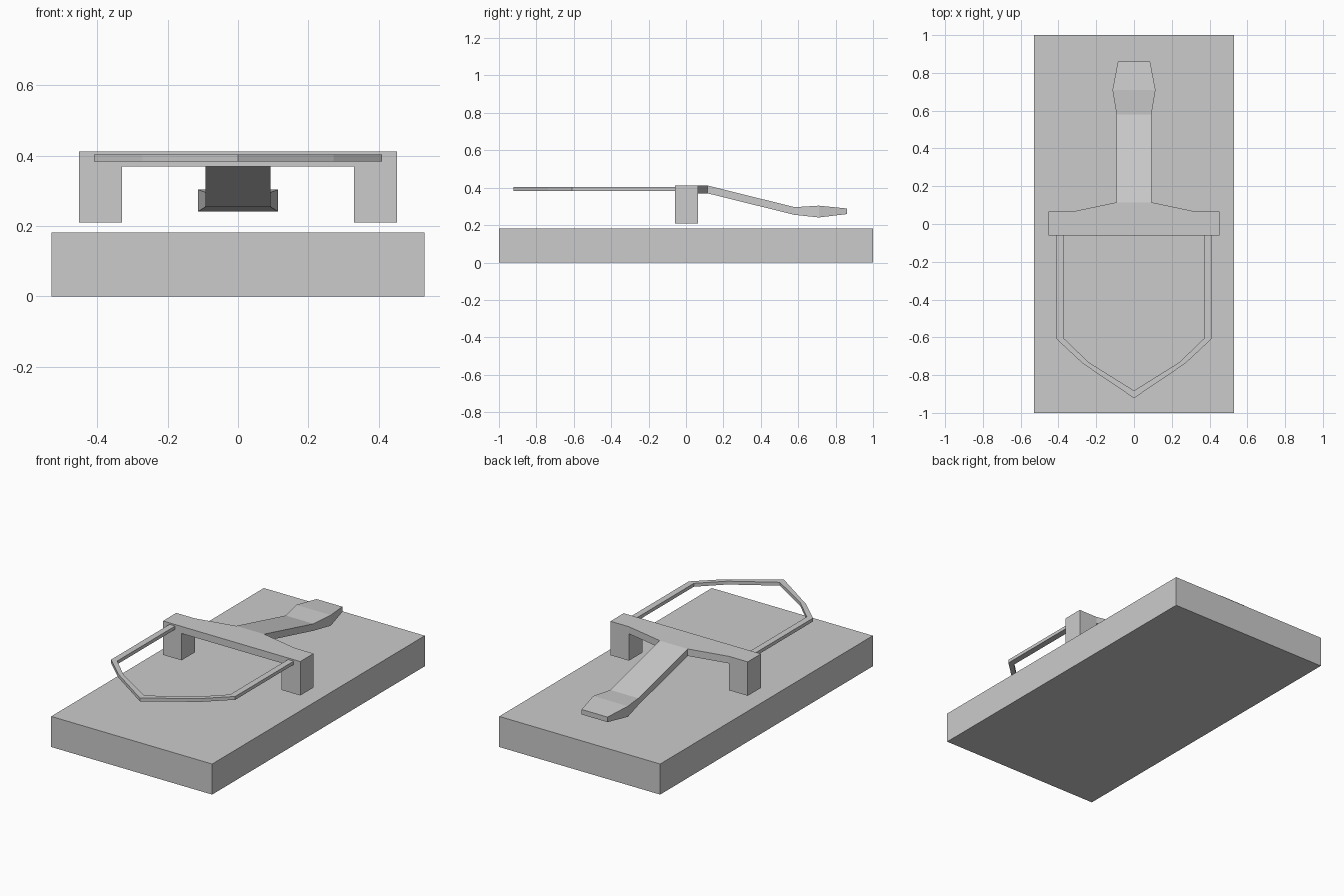
import bpy, bmesh

if "Cube" in bpy.data.objects:
    bpy.data.objects.remove(bpy.data.objects["Cube"])


def make_object(name, bm):
    bmesh.ops.recalc_face_normals(bm, faces=bm.faces)
    mesh = bpy.data.meshes.new(name)
    bm.to_mesh(mesh)
    bm.free()
    obj = bpy.data.objects.new(name, mesh)
    bpy.context.collection.objects.link(obj)
    return obj


def loft(name, rings):
    """Skin a list of four-cornered rings and cap both ends."""
    bm = bmesh.new()
    loops = [[bm.verts.new(p) for p in ring] for ring in rings]
    for a, b in zip(loops, loops[1:]):
        for i in range(len(a)):
            j = (i + 1) % len(a)
            bm.faces.new((a[i], a[j], b[j], b[i]))
    bm.faces.new(loops[0])
    bm.faces.new(loops[-1])
    return make_object(name, bm)


def extrude_profile(name, points, vector):
    bm = bmesh.new()
    face = bm.faces.new([bm.verts.new(p) for p in points])
    out = bmesh.ops.extrude_face_region(bm, geom=[face], use_keep_orig=True)
    verts = [g for g in out["geom"] if isinstance(g, bmesh.types.BMVert)]
    bmesh.ops.translate(bm, verts=verts, vec=vector)
    return make_object(name, bm)


# Wooden base board
board = [(-0.53, -1, 0), (0.53, -1, 0), (0.53, 1, 0), (-0.53, 1, 0)]
extrude_profile("base_board", board, (0, 0, 0.182))

# Bracket: crossbar with two legs, hovering just above the board
half = [(0.33, 0.37), (0.33, 0.21), (0.452, 0.21), (0.452, 0.412)]
arch = half + [(-x, z) for x, z in reversed(half)]
extrude_profile("bracket", [(x, -0.06, z) for x, z in arch], (0, 0.125, 0))

# Lever: flared root, sloping arm and paddle (y, half width, bottom, top)
sections = [
    (0.065, 0.33, 0.37, 0.412),
    (0.115, 0.092, 0.37, 0.412),
    (0.58, 0.092, 0.255, 0.296),
    (0.71, 0.114, 0.241, 0.304),
    (0.86, 0.085, 0.259, 0.289),
]
loft("lever", [[(-w, y, lo), (w, y, lo), (w, y, hi), (-w, y, hi)]
               for y, w, lo, hi in sections])

# Pointed wire loop (outer x, outer y, inner x, inner y), mirrored across x
right = [(0.409, -0.06, 0.372, -0.06), (0.409, -0.61, 0.372, -0.605),
         (0.272, -0.738, 0.24, -0.732)]
path = right + [(0, -0.922, 0, -0.882)]
path += [(-a, b, -c, d) for a, b, c, d in reversed(right)]
loft("wire_loop", [[(a, b, 0.383), (c, d, 0.383), (c, d, 0.403), (a, b, 0.403)]
                   for a, b, c, d in path])
